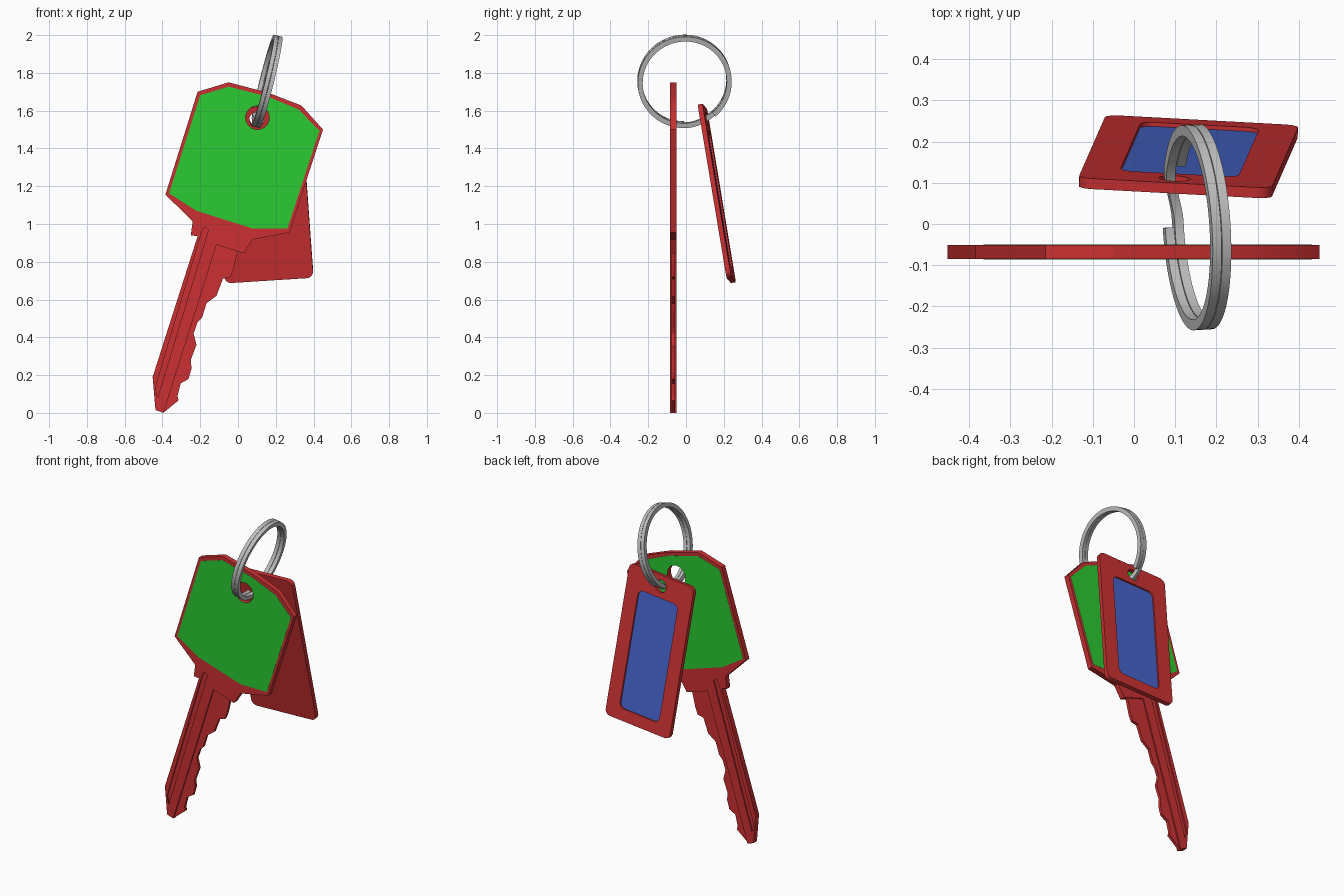
import bpy, bmesh, math
from mathutils import Matrix, Vector

if "Cube" in bpy.data.objects:
    bpy.data.objects.remove(bpy.data.objects["Cube"], do_unlink=True)


def material(name, rgb):
    mat = bpy.data.materials.new(name)
    mat.use_nodes = True
    mat.diffuse_color = (*rgb, 1)
    for node in mat.node_tree.nodes:
        if node.type == 'BSDF_PRINCIPLED':
            node.inputs["Base Color"].default_value = (*rgb, 1)
    return mat


red = material("red", (0.6, 0.03, 0.032))
green = material("green", (0.024, 0.6, 0.032))
blue = material("blue", (0.06, 0.125, 0.58))
steel = material("steel grey", (0.52, 0.52, 0.52))


def finish(name, mesh, mats, angle=30):
    mesh.name = name
    mesh.materials.clear()
    for mat in mats:
        mesh.materials.append(mat)
    mesh.polygons.foreach_set("use_smooth", [True] * len(mesh.polygons))
    mesh.set_sharp_from_angle(angle=math.radians(angle))
    obj = bpy.data.objects.new(name, mesh)
    bpy.context.collection.objects.link(obj)
    return obj


def plate(name, loops, thickness, frame, mats, offset=0):
    """Extrude an outline, with the further loops as holes, and place it in a frame."""
    curve = bpy.data.curves.new(name + "_profile", 'CURVE')
    curve.dimensions = '2D'
    curve.fill_mode = 'BOTH'
    curve.extrude = thickness / 2
    for loop in loops:
        spline = curve.splines.new('POLY')
        spline.points.add(len(loop) - 1)
        for point, (x, y) in zip(spline.points, loop):
            point.co = (x, y, 0, 1)
        spline.use_cyclic_u = True
    temp = bpy.data.objects.new(name + "_profile", curve)
    bpy.context.collection.objects.link(temp)
    bpy.context.view_layer.update()
    mesh = bpy.data.meshes.new_from_object(
        temp.evaluated_get(bpy.context.evaluated_depsgraph_get()))
    bpy.data.objects.remove(temp, do_unlink=True)
    bm = bmesh.new()
    bm.from_mesh(mesh)
    bmesh.ops.remove_doubles(bm, verts=bm.verts, dist=1e-5)
    bmesh.ops.recalc_face_normals(bm, faces=bm.faces)
    bm.transform(frame @ Matrix.Translation((0, 0, offset)))
    bm.to_mesh(mesh)
    bm.free()
    return finish(name, mesh, mats)


def circle(cx, cy, r, count=24):
    return [(cx + r * math.cos(i * math.tau / count), cy + r * math.sin(i * math.tau / count))
            for i in range(count)]


def rounded_rect(x0, y0, x1, y1, r, steps=5):
    corners = [(x1 - r, y1 - r), (x0 + r, y1 - r), (x0 + r, y0 + r), (x1 - r, y0 + r)]
    return [(cx + r * math.cos((q + s / steps) * math.pi / 2),
             cy + r * math.sin((q + s / steps) * math.pi / 2))
            for q, (cx, cy) in enumerate(corners) for s in range(steps + 1)]


def make_frame(right, up, origin):
    """Frame whose local x is right, local y is up and local z faces the front."""
    right, up = Vector(right).normalized(), Vector(up)
    up = (up - right * up.dot(right)).normalized()
    basis = Matrix((right, up, right.cross(up))).transposed()
    return Matrix.Translation(origin) @ basis.to_4x4()


# Key: thick head and spine with a milled groove
key_frame = make_frame((1, 0, 0), (0, 0, 1), (0, -0.068, 0))
key_thick = 0.034
key_hole = circle(0.103, 1.563, 0.063)
body = [(-.214, 1.7), (-.05, 1.75), (.16, 1.695), (.336, 1.627), (.45, 1.5),
        (.272, .955), (.077, .918), (.03, .845), (0, .854), (-.114, .89),
        (-.394, 0), (-.437, .015), (-.452, .19), (-.214, .935), (-.25, .94),
        (-.24, 1.013), (-.384, 1.156)]
groove = [(-.177, .987), (-.156, .97), (-.426, .08), (-.437, .135), (-.193, .955)]
plate("key_body", [body, key_hole, groove], key_thick, key_frame, [red])

# Thin blade with the cut teeth; it also forms the groove floor
teeth = [(-.17, 1), (-.1, .92), (0, .86), (-.024, .76), (-.04, .72), (-.08, .71),
         (-.114, .62), (-.167, .58), (-.19, .505), (-.214, .48), (-.235, .42),
         (-.22, .36), (-.25, .28), (-.246, .235), (-.262, .18), (-.304, .156),
         (-.32, .09), (-.315, .066), (-.39, .005), (-.43, .03), (-.445, .19), (-.21, .93)]
plate("key_blade", [teeth], 0.018, key_frame, [red])

# Coloured face on both sides of the head
face = [(-.2, 1.682), (-.05, 1.727), (.157, 1.675), (.322, 1.606), (.431, 1.493),
        (.262, .976), (.077, .976), (-.22, 1.07), (-.365, 1.162)]
for side, label in ((1, "front"), (-1, "back")):
    plate("key_face_" + label, [face, key_hole], 0.002, key_frame, [green],
          side * key_thick / 2)

# Tag: tilted frame with a recessed panel open to the back
tag_frame = make_frame((1, -0.054, 0.064), (-0.07, -0.163, 0.98), (0.132, 0.163, 1.162))
tag_thick, panel_thick = 0.026, 0.016
window = rounded_rect(-.144, -.395, .144, .33, 0.035)
plate("tag_frame", [rounded_rect(-.235, -.467, .235, .467, 0.035), window,
                    circle(-0.005, 0.4, 0.038)], tag_thick, tag_frame, [red])
panel = plate("tag_panel", [window], panel_thick, tag_frame, [red, blue],
              (tag_thick - panel_thick) / 2)
for poly in panel.data.polygons:
    poly.material_index = 1 if poly.normal.y > 0.7 else 0

# Split ring: a square wire wound two turns, stepping sideways near the bottom
ring_frame = make_frame((0.97, 0.06, -0.24), (0.24, 0, 0.97), (0.152, -0.008, 1.755))
radius, half_r, half_a = 0.236, 0.013, 0.0112
section = [(half_r, -half_a), (half_r, half_a), (-half_r, half_a), (-half_r, -half_a)]
start_step, end_step, end = math.tau - 0.65, math.tau - 0.05, 2 * math.tau - 0.72
bm = bmesh.new()
rows = []
steps = 160
for i in range(steps + 1):
    t = end * i / steps
    f = min(max((t - start_step) / (end_step - start_step), 0), 1)
    shift = (2 * f * f * (3 - 2 * f) - 1) * (half_a + 0.0008)
    rows.append([bm.verts.new((a + shift, -(radius + r) * math.cos(t),
                               (radius + r) * math.sin(t))) for r, a in section])
for a, b in zip(rows, rows[1:]):
    for k in range(len(section)):
        n = (k + 1) % len(section)
        bm.faces.new((a[k], a[n], b[n], b[k]))
bm.faces.new(rows[0])
bm.faces.new(rows[-1])
bmesh.ops.recalc_face_normals(bm, faces=bm.faces)
bm.transform(ring_frame)
ring_mesh = bpy.data.meshes.new("split_ring")
bm.to_mesh(ring_mesh)
bm.free()
finish("split_ring", ring_mesh, [steel])
